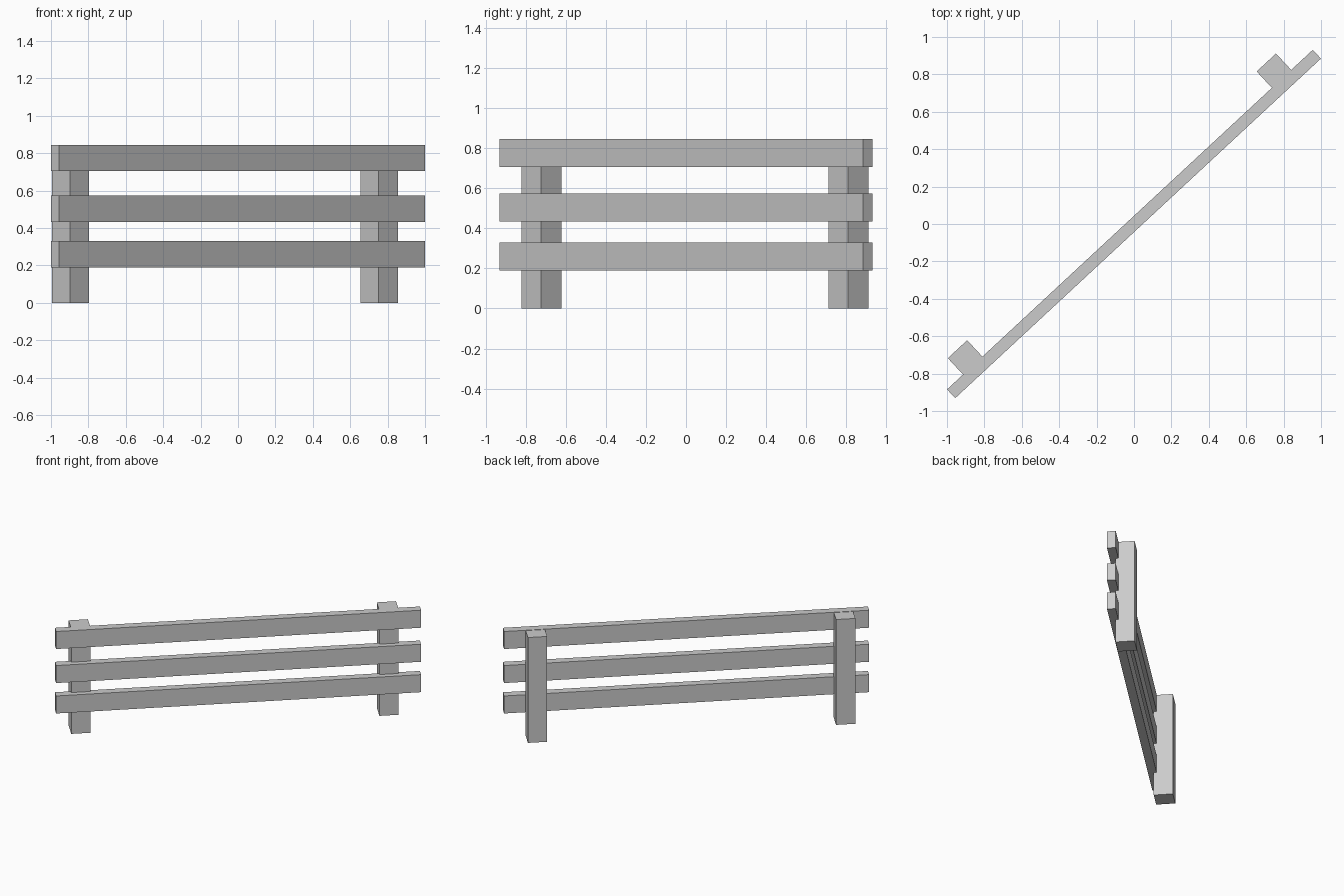
import bpy, math
from mathutils import Matrix

if "Cube" in bpy.data.objects:
    bpy.data.objects.remove(bpy.data.objects["Cube"])

ANGLE = math.atan2(1.815, 1.955)   # fence runs diagonally across the frame
TURN = Matrix.Rotation(ANGLE, 4, 'Z')


def box(name, centre, size):
    """Box placed in fence coordinates (x along the rails, y to the back)."""
    bpy.ops.mesh.primitive_cube_add(size=1)
    ob = bpy.context.object
    ob.name = name
    ob.data.transform(Matrix.Diagonal((*size, 1)))
    ob.matrix_world = TURN @ Matrix.Translation(centre)
    return ob


# three horizontal rails
for name, z in (("lower_rail", 0.26), ("middle_rail", 0.503), ("top_rail", 0.775)):
    box(name, (0, 0, z), (2.668, 0.064, 0.14))

# two square posts behind the rails, slightly let into them
POST_H = 0.842
for name, x in (("left_post", -1.147), ("right_post", 1.106)):
    box(name, (x, 0.081, POST_H / 2), (0.141, 0.141, POST_H))
